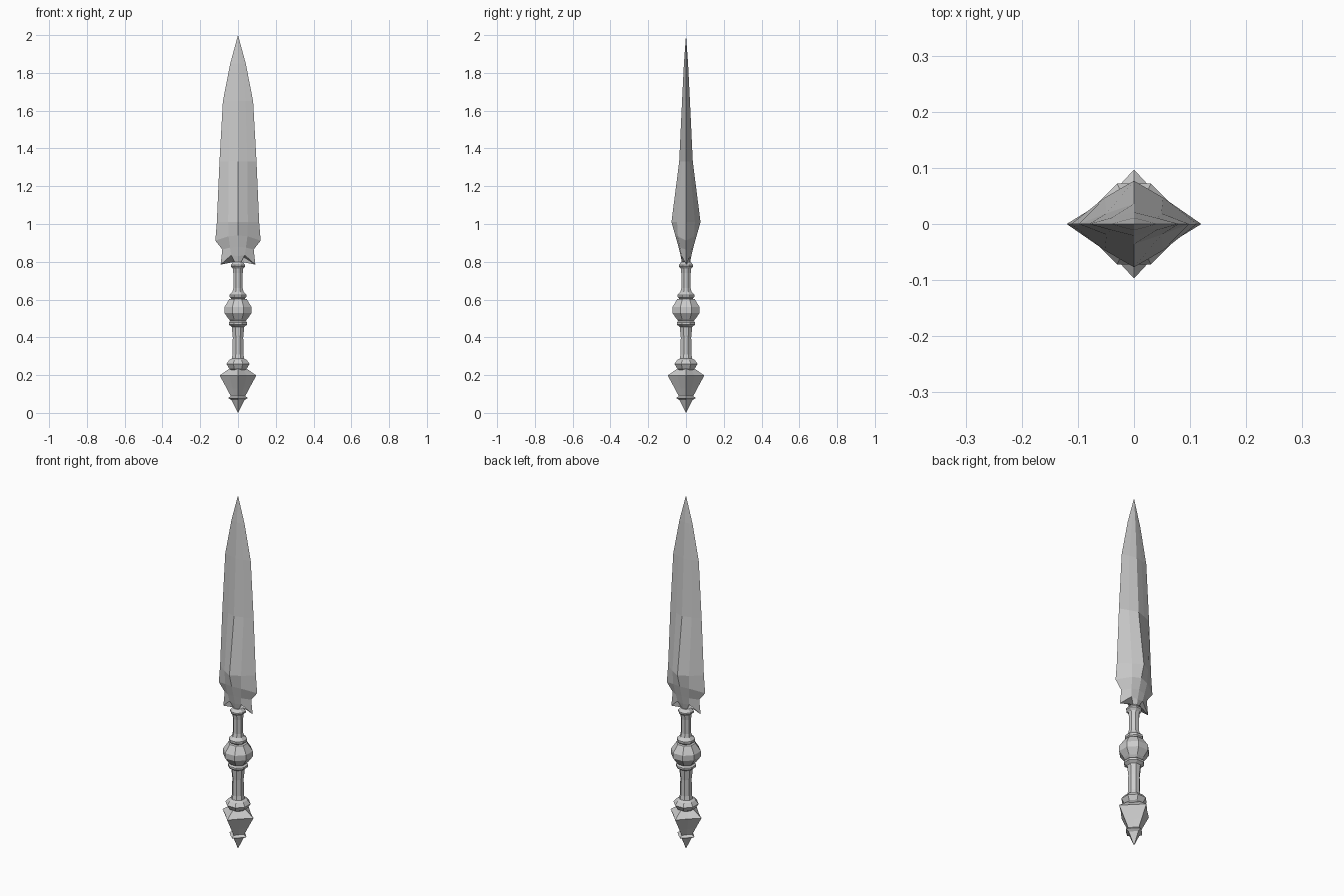
import bpy, bmesh, math


def skin(name, rings):
    """Join rings of points into a closed, flat-faced solid."""
    bm = bmesh.new()
    rows = [[bm.verts.new(p) for p in ring] for ring in rings]
    for a, b in zip(rows, rows[1:]):
        n = len(a)
        for i in range(n):
            j = (i + 1) % n
            bm.faces.new((a[i], a[j], b[j], b[i]))
    bm.faces.new(rows[0])
    bm.faces.new(rows[-1])
    bmesh.ops.remove_doubles(bm, verts=bm.verts, dist=0.0003)
    bmesh.ops.recalc_face_normals(bm, faces=bm.faces)
    mesh = bpy.data.meshes.new(name)
    bm.to_mesh(mesh)
    bm.free()
    obj = bpy.data.objects.new(name, mesh)
    bpy.context.collection.objects.link(obj)
    return obj


def turned(name, profile, star=1.0, offset=math.pi / 8):
    """Eight-sided turned part; star < 1 pulls in every other corner."""
    rings = []
    for r, z in profile:
        ring = []
        for i in range(8):
            a = offset + i * math.pi / 4
            k = r * (star if i % 2 else 1)
            ring.append((k * math.cos(a), k * math.sin(a), z))
        rings.append(ring)
    return skin(name, rings)


# Pommel: pointed finial, small ring and four-pointed cone
turned("pommel_finial", [(0.0001, 0), (0.034, 0.068), (0.053, 0.079),
                         (0.034, 0.092)], 0.75, 0)
turned("pommel_cone", [(0.038, 0.088), (0.06, 0.13), (0.097, 0.198),
                       (0.04, 0.238)], 0.6 + 0.08, 0)

# Grip with collars, central knob and neck
turned("lower_collar", [(0.036, 0.225), (0.052, 0.236), (0.066, 0.26),
                        (0.05, 0.28), (0.034, 0.288)])
turned("grip", [(0.037, 0.28), (0.031, 0.31), (0.03, 0.4), (0.037, 0.465)])
turned("middle_ring", [(0.036, 0.456), (0.053, 0.468), (0.053, 0.479),
                       (0.036, 0.49)])
turned("knob", [(0.042, 0.485), (0.054, 0.497), (0.078, 0.53),
                (0.078, 0.56), (0.05, 0.602), (0.034, 0.606)])
turned("upper_ring", [(0.034, 0.6), (0.048, 0.613), (0.048, 0.625),
                      (0.032, 0.64)])
turned("neck", [(0.034, 0.63), (0.027, 0.66), (0.027, 0.74), (0.031, 0.77)])
turned("top_ring", [(0.03, 0.764), (0.041, 0.776), (0.041, 0.784),
                    (0.026, 0.8)])

# Blade rows: cutting edge (x, z), shoulder (x, y, z), ridge (y, z)
blade_rows = [
    ((0.030, 0.825), (0.018, 0.014, 0.800), (0.020, 0.785)),
    ((0.092, 0.785), (0.036, 0.024, 0.835), (0.028, 0.830)),
    ((0.083, 0.865), (0.042, 0.032, 0.875), (0.040, 0.880)),
    ((0.120, 0.912), (0.050, 0.043, 0.935), (0.057, 0.940)),
    ((0.112, 1.010), (0.052, 0.047, 1.010), (0.077, 1.010)),
    ((0.098, 1.330), (0.049, 0.019, 1.330), (0.036, 1.330)),
    ((0.080, 1.650), (0.040, 0.011, 1.650), (0.021, 1.650)),
    ((0.041, 1.850), (0.020, 0.006, 1.850), (0.011, 1.850)),
    ((0.0001, 2.0), (0.0, 0.0, 2.0), (0.0, 2.0)),
]


def blade_ring(edge, mid, ridge):
    (ex, ez), (mx, my, mz), (ry, rz) = edge, mid, ridge
    return [(ex, 0, ez), (mx, my, mz), (0, ry, rz), (-mx, my, mz),
            (-ex, 0, ez), (-mx, -my, mz), (0, -ry, rz), (mx, -my, mz)]


skin("blade", [blade_ring(*row) for row in blade_rows])
